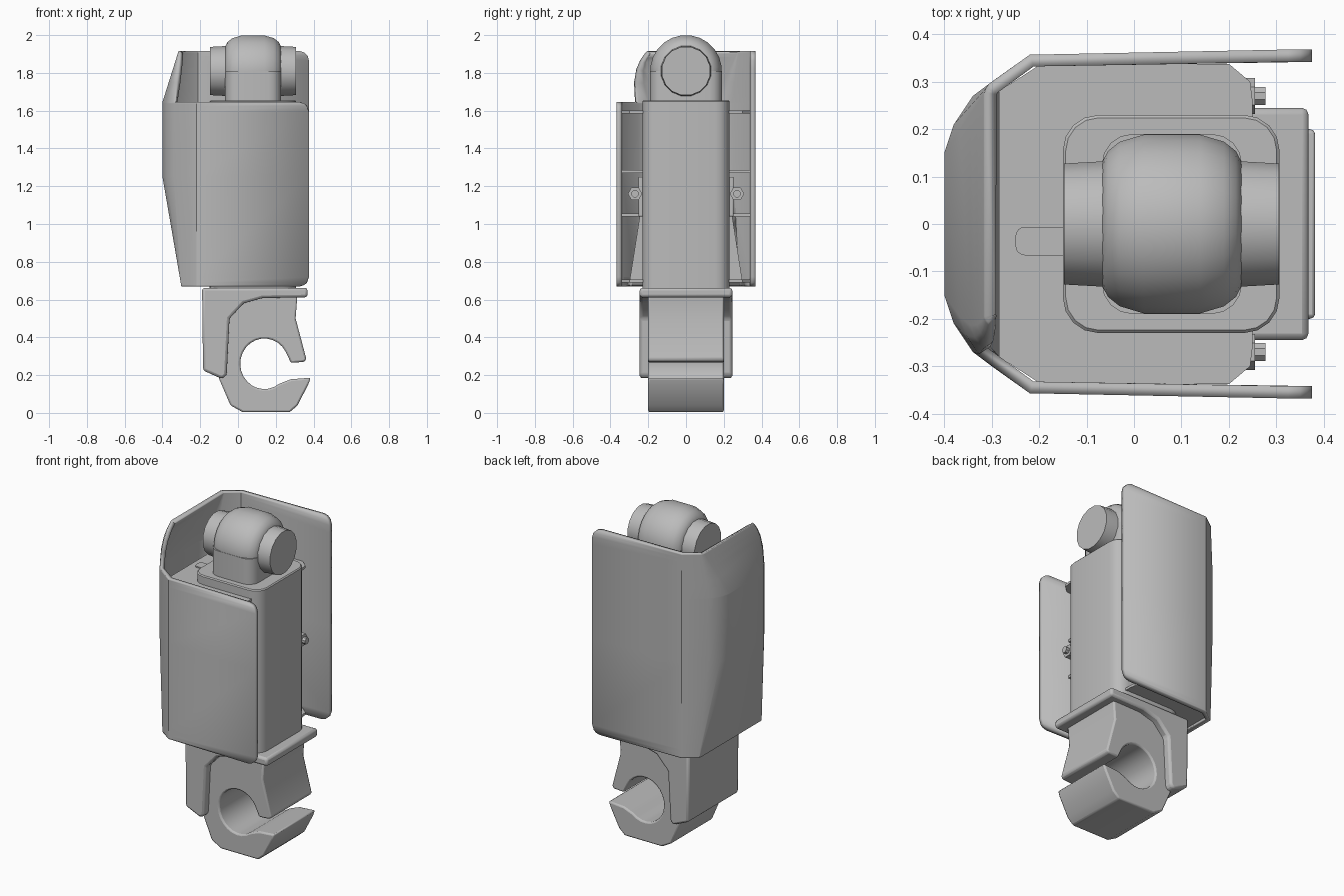
import bpy, bmesh, math
from mathutils import Matrix, Vector

cube = bpy.data.objects.get("Cube")
if cube:
    bpy.data.objects.remove(cube, do_unlink=True)

grey = bpy.data.materials.new("plain_grey")
grey.use_nodes = True
GREY = (0.5, 0.5, 0.5, 1)
grey.diffuse_color = GREY
grey.node_tree.nodes["Principled BSDF"].inputs["Base Color"].default_value = GREY
parts = []


def finish(name, bm, bevel=0, segments=2, angle=35):
    mesh = bpy.data.meshes.new(name)
    bm.to_mesh(mesh)
    bm.free()
    mesh.materials.append(grey)
    ob = bpy.data.objects.new(name, mesh)
    bpy.context.scene.collection.objects.link(ob)
    if bevel:
        mod = ob.modifiers.new("bevel", "BEVEL")
        mod.width, mod.segments = bevel, segments
        mod.limit_method, mod.angle_limit = "ANGLE", math.radians(angle)
    parts.append(ob)
    return ob


def prism(name, pts, lo, hi, axis="z", bevel=0, segments=2):
    """Extrude a closed outline along z or y."""
    bm = bmesh.new()
    place = (lambda a, b, t: (a, b, t)) if axis == "z" else (lambda a, b, t: (a, t, b))
    rings = [[bm.verts.new(place(a, b, t)) for a, b in pts] for t in (lo, hi)]
    for ring in rings:
        bm.faces.new(ring)
    n = len(pts)
    for i in range(n):
        j = (i + 1) % n
        bm.faces.new((rings[0][i], rings[0][j], rings[1][j], rings[1][i]))
    bmesh.ops.recalc_face_normals(bm, faces=bm.faces)
    return finish(name, bm, bevel, segments)


def rounded(x0, x1, y, r, steps=4):
    """Outline of a rounded rectangle, symmetric in y."""
    out = []
    for cx, cy, start in ((x1 - r, y - r, 0), (x0 + r, y - r, 90),
                          (x0 + r, r - y, 180), (x1 - r, r - y, 270)):
        for s in range(steps + 1):
            a = math.radians(start + 90 * s / steps)
            out.append((cx + r * math.cos(a), cy + r * math.sin(a)))
    return out


def lathe_x(name, profile, y, z, sides):
    """Turn (x, radius) points around an axis along x, with flat caps."""
    bm = bmesh.new()
    rings = []
    for x, r in profile:
        rings.append([bm.verts.new((x, y + r * math.sin(math.tau * (i + .5) / sides),
                                    z + r * math.cos(math.tau * (i + .5) / sides)))
                      for i in range(sides)])
    for a, b in zip(rings, rings[1:]):
        for i in range(sides):
            j = (i + 1) % sides
            bm.faces.new((a[i], a[j], b[j], b[i]))
    bm.faces.new(rings[0])
    bm.faces.new(rings[-1])
    bmesh.ops.recalc_face_normals(bm, faces=bm.faces)
    return finish(name, bm)


# Armour shell: C-shaped section lofted upwards, open towards +x
BOTTOM, FRONT_TOP, BACK_TOP = 0.67, 1.645, 1.915


def plate_end(z, top, r=0.05):
    d = min(z - BOTTOM, top - z)
    return 0.375 if d >= r else 0.375 - r + math.sqrt(max(0, r * r - (r - d) ** 2))


def section(z):
    if z < 1.25:
        e = 0.1 * (z - BOTTOM) / (1.25 - BOTTOM)
    else:
        e = 0.1 - 0.085 * max(0, z - FRONT_TOP) / (BACK_TOP - FRONT_TOP)
    t = max(0, z - FRONT_TOP) / (BACK_TOP - FRONT_TOP)
    k = 1 - 0.3 * t ** 3
    bulge = [(-0.3 - a * e, 0.3 - b * e) for a, b in ((.4, .3), (.8, .9), (1, 1.5))]
    pts = [(plate_end(z, BACK_TOP), 0.368), (-0.22, 0.357)] + bulge
    pts += [(x, -y * k) for x, y in reversed(bulge)]
    pts += [(-0.22, -0.357), (plate_end(z, FRONT_TOP), -0.368)]
    return [Vector((x, y, z)) for x, y in pts]


bm = bmesh.new()
lower = [.67, .677, .69, .72, 1.25, 1.595, 1.625, 1.638, FRONT_TOP]
upper = [FRONT_TOP, 1.75, 1.82, 1.865, 1.89, 1.908, BACK_TOP]
for levels, columns in ((lower, 10), (upper, 8)):
    rows = [[bm.verts.new(p) for p in section(z)[:columns]] for z in levels]
    for a, b in zip(rows, rows[1:]):
        for i in range(columns - 1):
            bm.faces.new((a[i], a[i + 1], b[i + 1], b[i]))
bmesh.ops.remove_doubles(bm, verts=bm.verts, dist=0.0005)
shell = finish("armour_shell", bm)
solid = shell.modifiers.new("thickness", "SOLIDIFY")
solid.thickness, solid.offset = 0.026, -1

# Ribs holding the shell to the arm
half = [(0.25, 0.26), (0.245, 0.3), (0.2, 0.338), (-0.2, 0.335), (-0.285, 0.28)]
rib = half + [(x, -y) for x, y in reversed(half)]
for name, z in (("top_rib", 1.585), ("upper_rib", 1.27), ("middle_rib", 1.04), ("bottom_rib", .69)):
    # the middle ribs stay behind the arm's open side
    inset = 0 if name in ("top_rib", "bottom_rib") else 0.06
    prism(name, [(min(x, 0.25 - inset), y) for x, y in rib], z, z + 0.015)
prism("rib_tongue", [(x, y - 0.036) for x, y in rounded(-0.25, -0.1, 0.03, 0.02)], 1.59, 1.607)

# Brackets and bolts on both sides
for side, label in ((1, "back"), (-1, "front")):
    prism(label + "_bracket", [(0, .2 * side), (.235, .2 * side), (.235, .252 * side), (0, .252 * side)],
          1.04, 1.25, bevel=0.006)
    lathe_x(label + "_bolt_washer", [(.1, .038), (.255, .038)], .27 * side, 1.16, 6)
    lathe_x(label + "_bolt_head", [(.25, .02), (.277, .02)], .27 * side, 1.16, 8)
    bm = bmesh.new()
    gusset = [(y * side, z) for y, z in ((.2, 1.04), (.245, 1.04), (.3, .69), (.2, .69))]
    rings = [[bm.verts.new((x, y, z)) for y, z in gusset] for x in (0.0, 0.02)]
    bm.faces.new(rings[0])
    bm.faces.new(rings[1])
    for i in range(4):
        j = (i + 1) % 4
        bm.faces.new((rings[0][i], rings[0][j], rings[1][j], rings[1][i]))
    bmesh.ops.recalc_face_normals(bm, faces=bm.faces)
    finish(label + "_gusset", bm)

# Arm core and shoulder joint
prism("arm_core", rounded(-0.15, 0.307, 0.23, 0.075), 0.64, 1.655, bevel=0.006, segments=1)
prism("shoulder_neck", rounded(-0.068, 0.228, 0.19, 0.065), 1.64, 1.81)
lathe_x("shoulder_ball", [(-.068, .13), (-.055, .155), (-.03, .175), (.02, .19), (.14, .19),
                          (.19, .175), (.215, .155), (.228, .13)], 0, 1.81, 24)
lathe_x("shoulder_pin", [(-.148, .13), (-.06, .135), (.22, .135), (.306, .13)], 0, 1.81, 16)

# Hand guard: wrist plate running down over the back of the hand
guard = [(-.19, .662), (.368, .662), (.368, .612), (.13, .608), (.03, .58), (-.045, .5),
         (-.06, .2), (-.085, .18), (-.185, .225)]
prism("hand_guard", guard, -0.245, 0.245, "y", bevel=0.014)

# Gripping hand with a round hole
grip = [(-.12, .63), (.315, .63), (.305, .5), (.362, .285), (.35, .27), (.28, .265)]
grip += [(.14 + .128 * math.cos(math.radians(a)), .26 + .134 * math.sin(math.radians(a)))
         for a in range(28, 321, 14)]
grip += [(.28, .178), (.385, .186), (.372, .15), (.315, .04), (.275, .004), (.025, .004),
         (-.04, .04), (-.1, .18)]
prism("gripping_hand", grip, -0.2, 0.2, "y", bevel=0.018)

bpy.ops.object.select_all(action="DESELECT")
for ob in parts:
    ob.select_set(True)
bpy.context.view_layer.objects.active = parts[0]
bpy.ops.object.shade_smooth_by_angle(angle=math.radians(32))
